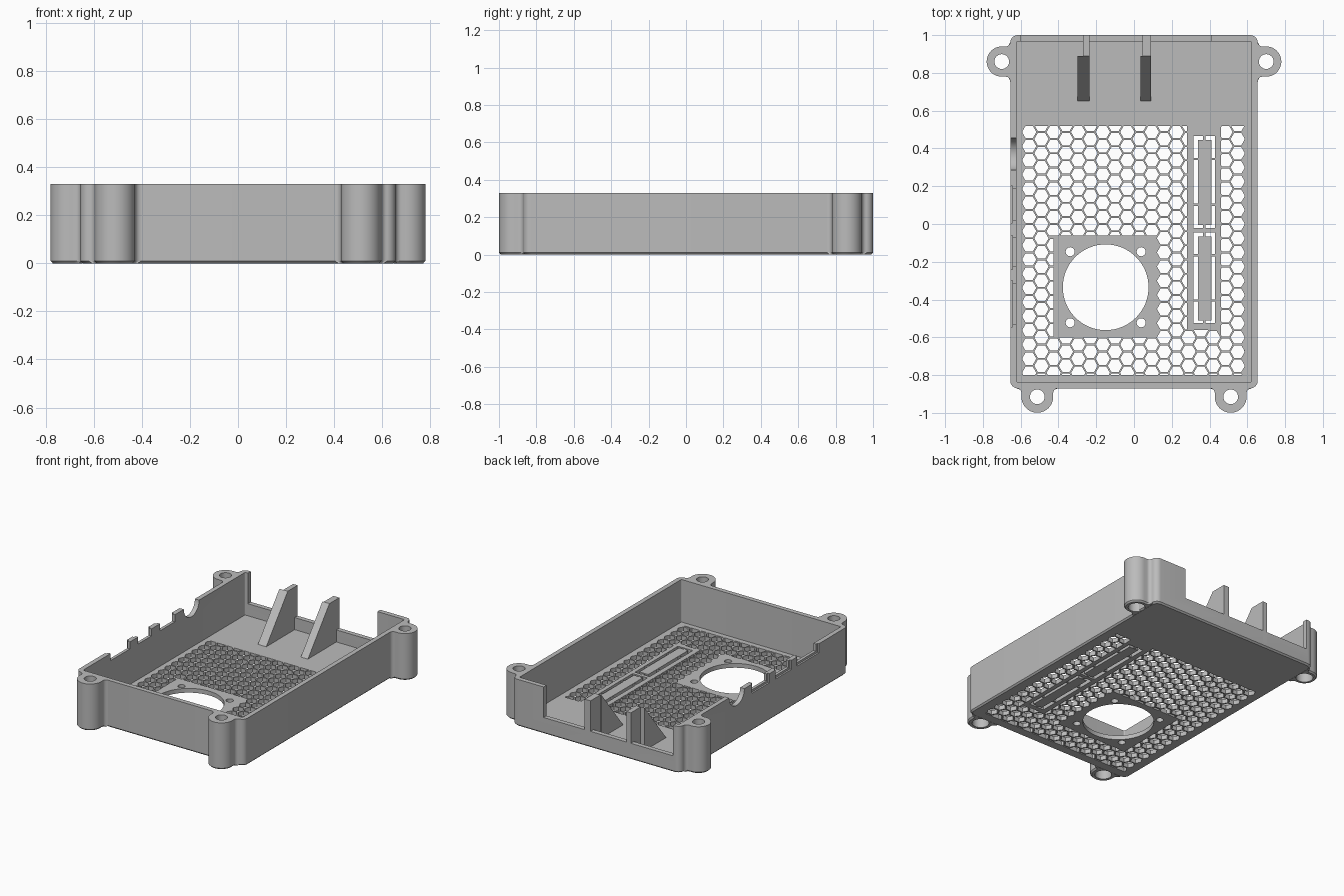
import bpy, bmesh, math
from math import sin, cos, pi

if "Cube" in bpy.data.objects:
    bpy.data.objects.remove(bpy.data.objects["Cube"], do_unlink=True)

grey = bpy.data.materials.new("plain_grey")
grey.use_nodes = True
GREY = (0.5, 0.5, 0.5, 1)
grey.diffuse_color = GREY
grey.node_tree.nodes["Principled BSDF"].inputs["Base Color"].default_value = GREY

H, FLOOR, RIM = 0.33, 0.03, 0.01          # case height, floor thickness, chamfer
X, BACK, FRONT, WALL = 0.655, 1.0, -0.87, 0.033


# ---------- helpers ----------
def arc(cx, cy, r, a0, a1, n):
    return [(cx + r * cos(a0 + (a1 - a0) * i / n), cy + r * sin(a0 + (a1 - a0) * i / n))
            for i in range(n + 1)]


def circle(cx, cy, r, n=48):
    return arc(cx, cy, r, 0, 2 * pi, n)[:-1]


def rect(x0, x1, y0, y1, r=0):
    if not r:
        return [(x0, y0), (x1, y0), (x1, y1), (x0, y1)]
    corners = [(x1 - r, y1 - r), (x0 + r, y1 - r), (x0 + r, y0 + r), (x1 - r, y0 + r)]
    return [p for k, c in enumerate(corners) for p in arc(*c, r, k * pi / 2, (k + 1) * pi / 2, 8)]


def activate(ob):
    bpy.ops.object.select_all(action='DESELECT')
    ob.select_set(True)
    bpy.context.view_layer.objects.active = ob


def slab(name, loops, z0, z1, taper=None):
    """Flat profile with holes, extruded from z0 to z1; taper moves bottom points."""
    cu = bpy.data.curves.new(name, 'CURVE')
    cu.dimensions, cu.fill_mode, cu.extrude = '2D', 'BOTH', (z1 - z0) / 2
    for loop in loops:
        sp = cu.splines.new('POLY')
        sp.points.add(len(loop) - 1)
        for pt, (x, y) in zip(sp.points, loop):
            pt.co = (x, y, 0, 1)
        sp.use_cyclic_u = True
    ob = bpy.data.objects.new(name, cu)
    bpy.context.collection.objects.link(ob)
    activate(ob)
    bpy.ops.object.convert(target='MESH')
    ob = bpy.context.view_layer.objects.active
    bm = bmesh.new()
    bm.from_mesh(ob.data)
    bmesh.ops.remove_doubles(bm, verts=bm.verts, dist=1e-5)
    for v in bm.verts:
        if taper and v.co.z < 0:
            v.co.x, v.co.y = taper(v.co.x, v.co.y)
        v.co.z += (z0 + z1) / 2
    bmesh.ops.recalc_face_normals(bm, faces=bm.faces)
    bm.to_mesh(ob.data)
    bm.free()
    finish(ob)
    return ob


def finish(ob):
    ob.data.materials.clear()
    ob.data.materials.append(grey)
    activate(ob)
    bpy.ops.object.shade_smooth_by_angle(angle=math.radians(30))


def prism(name, profile, x0, x1):
    """Profile in the yz plane extruded along x."""
    bm = bmesh.new()
    face = bm.faces.new([bm.verts.new((x0, y, z)) for y, z in profile])
    new = bmesh.ops.extrude_face_region(bm, geom=[face])["geom"]
    bmesh.ops.translate(bm, vec=(x1 - x0, 0, 0),
                        verts=[g for g in new if isinstance(g, bmesh.types.BMVert)])
    bmesh.ops.recalc_face_normals(bm, faces=bm.faces)
    me = bpy.data.meshes.new(name)
    bm.to_mesh(me)
    bm.free()
    ob = bpy.data.objects.new(name, me)
    bpy.context.collection.objects.link(ob)
    finish(ob)
    return ob


def cut(ob, cutter):
    cutter.hide_render = True
    mod = ob.modifiers.new("cut", 'BOOLEAN')
    mod.operation, mod.solver, mod.object = 'DIFFERENCE', 'EXACT', cutter
    activate(ob)
    bpy.ops.object.modifier_apply(modifier=mod.name)
    bpy.data.objects.remove(cutter, do_unlink=True)


def clip(poly, axis, lim, sign):
    """Keep the part of a convex polygon where sign * (p[axis] - lim) >= 0."""
    out = []
    for a, b in zip(poly, poly[1:] + poly[:1]):
        da, db = sign * (a[axis] - lim), sign * (b[axis] - lim)
        if da >= 0:
            out.append(a)
        if da * db < 0:
            t = da / (da - db)
            out.append((a[0] + (b[0] - a[0]) * t, a[1] + (b[1] - a[1]) * t))
    return out


def area(poly):
    return abs(sum(a[0] * b[1] - b[0] * a[1] for a, b in zip(poly, poly[1:] + poly[:1]))) / 2


# ---------- honeycomb holes ----------
vent = (-0.59, 0.585, -0.80, 0.52)
solid_pads = [(-0.425, 0.12, -0.60, -0.06), (0.28, 0.46, -0.56, 0.60)]
PITCH = 0.075
holes = []
for col in range(-1, 20):
    for row in range(-1, 20):
        cx = vent[0] + 0.035 + col * PITCH * 0.866
        cy = vent[3] - 0.033 - (row + 0.5 * (col % 2)) * PITCH
        cell = circle(cx, cy, 0.038, 6)
        for axis, lim, sign in ((0, vent[0], 1), (0, vent[1], -1), (1, vent[2], 1), (1, vent[3], -1)):
            cell = clip(cell, axis, lim, sign)
        for x0, x1, y0, y1 in solid_pads:
            if not cell or not (min(p[0] for p in cell) < x1 and max(p[0] for p in cell) > x0
                                and min(p[1] for p in cell) < y1 and max(p[1] for p in cell) > y0):
                continue
            sides = [(x0 - cx, 0, x0, -1), (cx - x1, 0, x1, 1), (y0 - cy, 1, y0, -1), (cy - y1, 1, y1, 1)]
            cell = clip(cell, *max(sides)[1:])
        if len(cell) > 2 and area(cell) > 0.0003:
            holes.append(cell)

# fan opening with four screw holes
FX, FY, FS = -0.15, -0.335, 0.188
holes.append(circle(FX, FY, 0.227, 64))
holes += [circle(FX + sx * FS, FY + sy * FS, 0.024, 20) for sx in (-1, 1) for sy in (-1, 1)]

# two long slots beside the vent
slots = [(-0.02, 0.465), (-0.525, -0.045)]
holes += [rect(0.315, 0.43, y0, y1) for y0, y1 in slots]

# ---------- floor and walls ----------
outline = rect(-X, X, FRONT, BACK, 0.04)


def shrink_body(x, y):
    if abs(x) > 0.6:
        x -= math.copysign(RIM, x)
    if y > 0.9 or y < -0.82:
        y -= math.copysign(RIM, y)
    return x, y


slab("floor_chamfer", [outline] + holes, 0, RIM, shrink_body)
slab("floor", [outline] + holes, RIM, FLOOR)
walls = slab("walls", [outline, rect(-X + WALL, X - WALL, FRONT + WALL, BACK - WALL, 0.008)], FLOOR, H)

# rear opening above a low sill
cut(walls, slab("rear_cutter", [rect(-0.6, 0.41, 0.94, 1.1)], 0.115, 0.5))
# port notches in the side wall: a shallow outer recess and a through cut
for y0, y1 in ((0.005, 0.2), (-0.24, -0.06), (-0.545, -0.3)):
    cut(walls, slab("recess_cutter", [rect(-0.8, -X + 0.012, y0, y1)], H - 0.065, 0.5))
    cut(walls, slab("port_cutter", [rect(-0.8, -0.58, y0 + 0.015, y1 - 0.015)], H - 0.05, 0.5))
cut(walls, prism("jack_cutter", circle(0.37, H, 0.085, 32), -0.8, -0.58))
finish(walls)

# ---------- slot bars and their thin bridges ----------
for (y0, y1), name in zip(slots, ("rear", "front")):
    slab(name + "_slot_bar", [rect(0.34, 0.41, y0 + 0.015, y1 - 0.02)], 0, FLOOR)
    slab(name + "_slot_spine", [rect(0.366, 0.378, y0, y1)], 0.002, FLOOR - 0.002)
    for k in (0.25, 0.75):
        y = y0 + (y1 - y0) * k
        slab(name + "_slot_bridge", [rect(0.315, 0.43, y - 0.006, y + 0.006)], 0.002, FLOOR - 0.002)


# ---------- screw ears ----------
def ear(name, wx, wy, angle, r):
    reach, fil = 0.045, 0.025
    side = [(-0.015, r + fil)] + arc(fil, r + fil, fil, pi, 1.5 * pi, 6)
    local = [(u, -v) for u, v in side] + arc(reach, 0, r, -pi / 2, pi / 2, 24) + side[::-1]
    c, s = cos(angle), sin(angle)
    loop = [(wx + u * c - v * s, wy + u * s + v * c) for u, v in local]
    cx, cy = wx + reach * c, wy + reach * s

    def shrink(x, y):
        k = 0.88 if math.hypot(x - cx, y - cy) > 0.06 else 1
        return cx + (x - cx) * k, cy + (y - cy) * k

    wide, narrow = circle(cx, cy, 0.054, 32), circle(cx, cy, 0.039, 32)
    slab(name + "_chamfer", [loop, wide], 0, RIM, shrink)
    slab(name + "_base", [loop, wide], RIM, 0.12)
    slab(name, [loop, narrow], 0.12, H)


ear("rear_left_ear", X, 0.86, 0, 0.08)
ear("rear_right_ear", -X, 0.86, pi, 0.08)
ear("front_left_ear", 0.512, FRONT, -pi / 2, 0.084)
ear("front_right_ear", -0.512, FRONT, -pi / 2, 0.084)

# ---------- sloped ribs at the rear ----------
for name, x0, xp, x1 in (("right_rib", -0.30, -0.27, -0.235), ("left_rib", 0.035, 0.045, 0.09)):
    prism(name, [(0.65, FLOOR), (0.89, FLOOR), (0.89, H)], x0, x1)
    prism(name + "_post", [(0.89, FLOOR), (BACK, FLOOR), (BACK, H), (0.89, H)], xp, x1)
